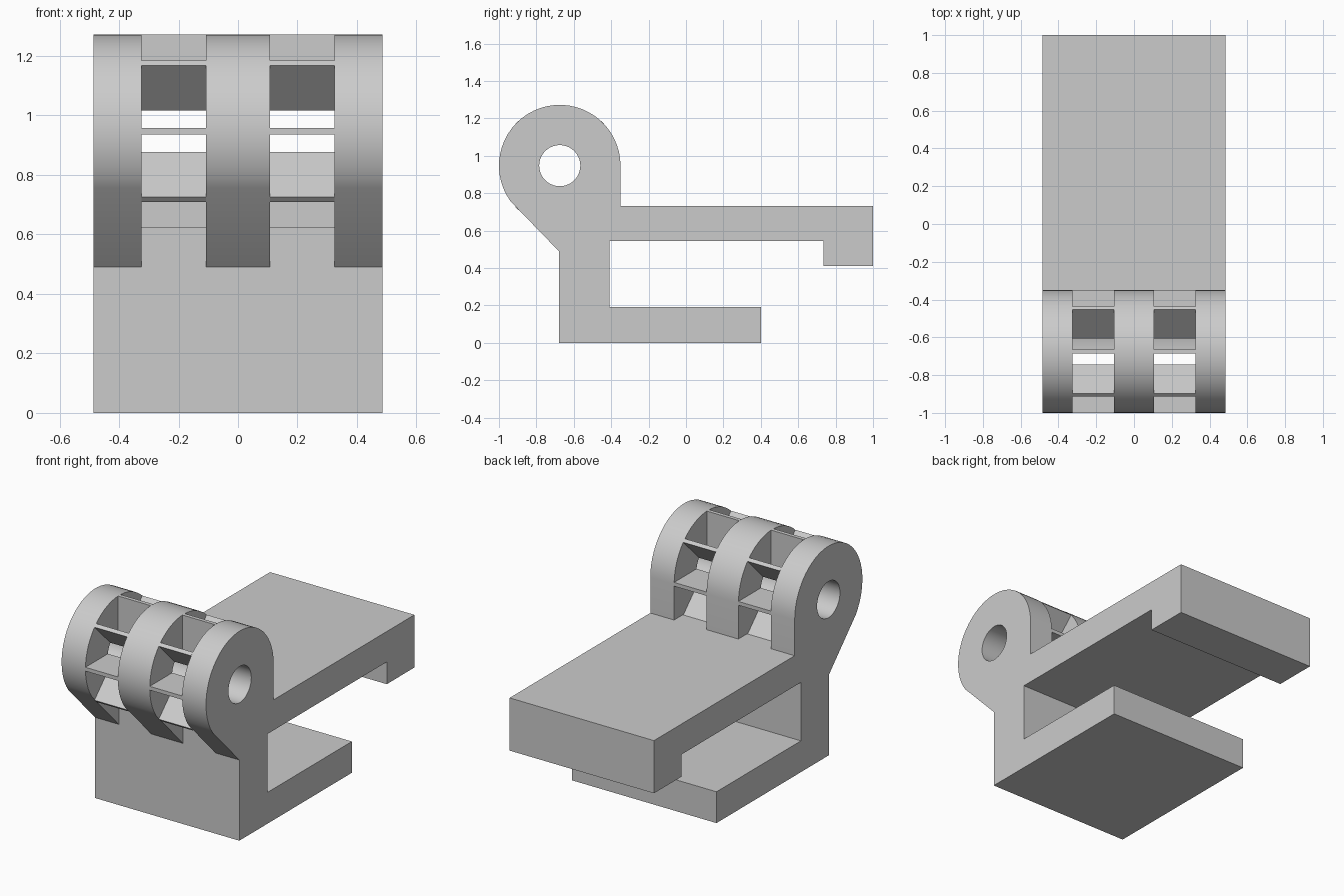
import bpy, bmesh
from math import sin, cos, pi, radians, atan2
from mathutils import Vector, Matrix

cube = bpy.data.objects.get("Cube")
if cube:
    bpy.data.objects.remove(cube)

grey = bpy.data.materials.new("light_grey")
grey.use_nodes = True
colour = (0.6, 0.6, 0.6, 1)
grey.diffuse_color = colour
grey.node_tree.nodes["Principled BSDF"].inputs["Base Color"].default_value = colour

HALF = 0.485              # half width of the clip
CY, CZ = -0.675, 0.947    # hinge axis
R, BORE = 0.325, 0.11
FRONT, DECK, CHIN = -0.68, 0.73, 0.49
NECK = CY + R             # back of the knuckles
KNUCKLES = [(-HALF, -0.325), (-0.107, 0.107), (0.325, HALF)]
GAPS = [(-0.325, -0.107), (0.107, 0.325)]


def finish(bm, name):
    bmesh.ops.recalc_face_normals(bm, faces=bm.faces)
    mesh = bpy.data.meshes.new(name)
    bm.to_mesh(mesh)
    bm.free()
    obj = bpy.data.objects.new(name, mesh)
    obj.data.materials.append(grey)
    bpy.context.collection.objects.link(obj)
    bpy.ops.object.select_all(action='DESELECT')
    obj.select_set(True)
    bpy.context.view_layer.objects.active = obj
    bpy.ops.object.shade_smooth_by_angle(angle=radians(30))
    return obj


def arc(r, start, end, n):
    """Points on a circle about the hinge axis."""
    return [(CY + r * cos(start + (end - start) * i / n),
             CZ + r * sin(start + (end - start) * i / n)) for i in range(n + 1)]


def extrude_profile(name, loops, x0, x1):
    """Fill the loops (outline, then holes) in the YZ plane and extrude along x."""
    bm = bmesh.new()
    for loop in loops:
        verts = [bm.verts.new((x0, y, z)) for y, z in loop]
        for a, b in zip(verts, verts[1:] + verts[:1]):
            bm.edges.new((a, b))
    bmesh.ops.triangle_fill(bm, edges=bm.edges[:], use_beauty=True,
                            normal=Vector((1, 0, 0)))
    out = bmesh.ops.extrude_face_region(bm, geom=bm.faces[:])
    moved = [v for v in out["geom"] if isinstance(v, bmesh.types.BMVert)]
    bmesh.ops.translate(bm, verts=moved, vec=(x1 - x0, 0, 0))
    return finish(bm, name)


# Curved seat below the hinge, from the deck down to the front wall
deck_angle = atan2(DECK - CZ, (R**2 - (DECK - CZ)**2) ** 0.5)
wall_angle = -pi / 2 - 0.015
seat = arc(R, deck_angle, wall_angle, 10)
seat[-1] = (FRONT, seat[-1][1])

# C-shaped clip body with a hooked upper jaw
body = [(FRONT, 0), (0.4, 0), (0.4, 0.19), (-0.41, 0.19), (-0.41, 0.545),
        (0.735, 0.545), (0.735, 0.41), (1, 0.41), (1, DECK), (NECK, DECK)]
extrude_profile("clip_body", [body + seat], -HALF, HALF)

# Hinge knuckles with a bored hole and a sloping chin
chin_angle = pi + radians(36)
outline = arc(R, 0, chin_angle, 32) + [(FRONT, CHIN)] + seat[::-1] + [(NECK, DECK)]
bore = arc(BORE, 0, 2 * pi, 40)[:-1]
for i, (x0, x1) in enumerate(KNUCKLES):
    extrude_profile(f"hinge_knuckle_{i + 1}", [outline, bore], x0, x1)

# Thin radial fins bridging the gaps between knuckles
for i, (x0, x1) in enumerate(GAPS):
    bm = bmesh.new()
    for k in range(8):
        place = (Matrix.Translation((0, CY, CZ)) @ Matrix.Rotation(k * pi / 4, 4, 'X')
                 @ Matrix.Translation(((x0 + x1) / 2, (R + BORE) / 2, 0))
                 @ Matrix.Diagonal((x1 - x0, R - BORE, 0.023, 1)))
        bmesh.ops.create_cube(bm, size=1, matrix=place)
    finish(bm, f"radial_fins_{i + 1}")
